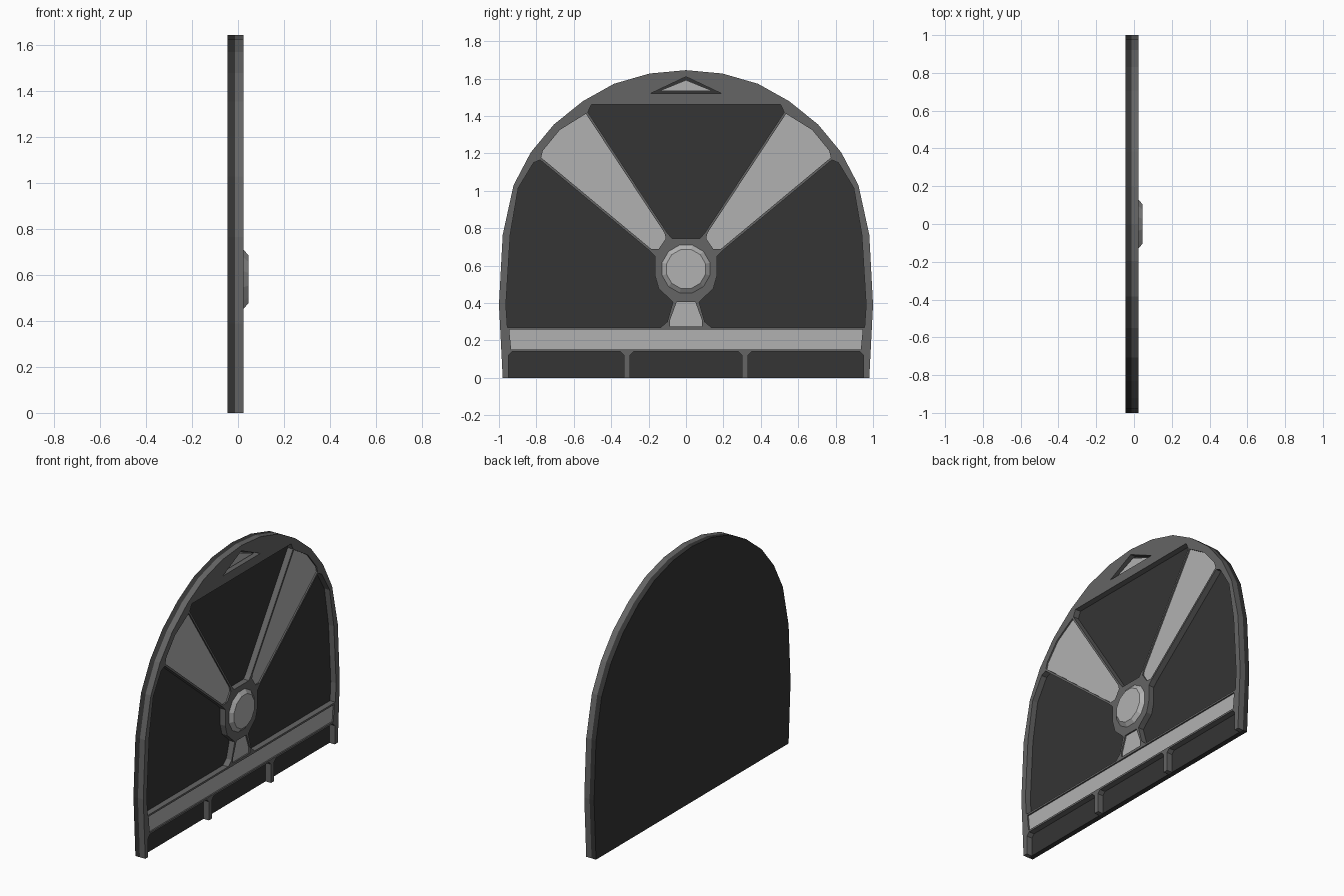
import bpy, bmesh, math
from mathutils import Matrix

if "Cube" in bpy.data.objects:
    bpy.data.objects.remove(bpy.data.objects["Cube"])

# local XY profile -> world YZ, thickness along world X
TO_WORLD = Matrix(((0, 0, 1, 0), (1, 0, 0, 0), (0, 1, 0, 0), (0, 0, 0, 1)))


def material(name, v):
    m = bpy.data.materials.new(name)
    m.diffuse_color = (v, v, v, 1)
    m.use_nodes = True
    m.node_tree.nodes["Principled BSDF"].inputs["Base Color"].default_value = m.diffuse_color
    return m


DARK, MID, LIGHT = material("dark", 0.035), material("mid", 0.13), material("light", 0.44)


def flip(pts):
    return [(-y, z) for y, z in reversed(pts)]


def symmetric(half):
    """Close a half profile by mirroring it across y = 0."""
    return half + [p for p in flip(half) if abs(p[0]) > 1e-6]


def slab(name, loops, x0, x1, mat):
    """Extruded filled profile; inner loops become holes."""
    cu = bpy.data.curves.new(name, 'CURVE')
    cu.dimensions = '2D'
    cu.fill_mode = 'BOTH'
    cu.extrude = (x1 - x0) / 2
    for pts in loops:
        s = cu.splines.new('POLY')
        s.points.add(len(pts) - 1)
        for p, (y, z) in zip(s.points, pts):
            p.co = (y, z, 0, 1)
        s.use_cyclic_u = True
    tmp = bpy.data.objects.new(name + "_curve", cu)
    bpy.context.collection.objects.link(tmp)
    dg = bpy.context.evaluated_depsgraph_get()
    me = bpy.data.meshes.new_from_object(tmp.evaluated_get(dg))
    bpy.data.objects.remove(tmp)
    me.transform(Matrix.Translation(((x0 + x1) / 2, 0, 0)) @ TO_WORLD)
    bm = bmesh.new()
    bm.from_mesh(me)
    bmesh.ops.remove_doubles(bm, verts=bm.verts, dist=1e-5)
    bmesh.ops.recalc_face_normals(bm, faces=bm.faces)
    for f in bm.faces:
        f.smooth = False
        f.material_index = 0
    bm.to_mesh(me)
    bm.free()
    me.materials.clear()
    me.materials.append(mat)
    ob = bpy.data.objects.new(name, me)
    bpy.context.collection.objects.link(ob)
    return ob


# profiles in (y, z)
arch = [(0.98, 0), (1.0, 0.39), (0.98, 0.765), (0.922, 1.03), (0.83, 1.205), (0.706, 1.355),
        (0.55, 1.48), (0.385, 1.572), (0.195, 1.627), (0, 1.645)]


def notch(a, b, h=0.14, c=0.02):
    return [(a, 0), (a, h - c), (a + c, h), (b - c, h), (b, h - c), (b, 0)]


side_window = [(0.78, 1.165), (0.815, 1.15), (0.897, 1.015), (0.94, 0.765), (0.963, 0.39),
               (0.955, 0.27), (0.135, 0.27), (0.10, 0.30), (0.07, 0.405), (0.09, 0.425),
               (0.145, 0.475), (0.165, 0.545), (0.165, 0.65), (0.195, 0.68)]
top_window = symmetric([(0.075, 0.745), (0.10, 0.775), (0.525, 1.42), (0.505, 1.462)])
beam = [(0.535, 1.412), (0.675, 1.325), (0.765, 1.215), (0.775, 1.178), (0.185, 0.688),
        (0.145, 0.69), (0.108, 0.745), (0.115, 0.775)]
foot = symmetric([(0.085, 0.275), (0.085, 0.31), (0.05, 0.405)])
strip = symmetric([(0.935, 0.152), (0.945, 0.258)])
badge_hole = [(-0.19, 1.52), (0.19, 1.52), (0, 1.61)]
badge = [(-0.145, 1.533), (0.145, 1.533), (0, 1.592)]

# back plate
slab("back_plate", [symmetric(arch)], -0.045, -0.013, DARK)

# raised frame with window openings and open notches along the bottom
outline = symmetric(arch) + notch(-0.95, -0.332) + notch(-0.30, 0.30) + notch(0.332, 0.95)
slab("frame", [outline, side_window, flip(side_window), top_window, beam, flip(beam),
               foot, strip, badge_hole], -0.013, 0.025, MID)

# light inset panels
for name, pts in (("beam_right", beam), ("beam_left", flip(beam)),
                  ("foot_panel", foot), ("strip_panel", strip)):
    slab(name, [pts], -0.013, 0.016, LIGHT)
slab("triangle_panel", [badge], -0.013, 0.008, LIGHT)

# central hub, a twelve-sided bevelled boss
bm = bmesh.new()
bmesh.ops.create_cone(bm, cap_ends=True, segments=12, radius1=0.135, radius2=0.108, depth=0.022,
                      matrix=Matrix.Translation((0.034, 0, 0.582)) @ TO_WORLD
                      @ Matrix.Rotation(math.radians(15), 4, 'Z'))
me = bpy.data.meshes.new("hub")
bm.to_mesh(me)
bm.free()
me.materials.append(LIGHT)
bpy.context.collection.objects.link(bpy.data.objects.new("hub", me))
